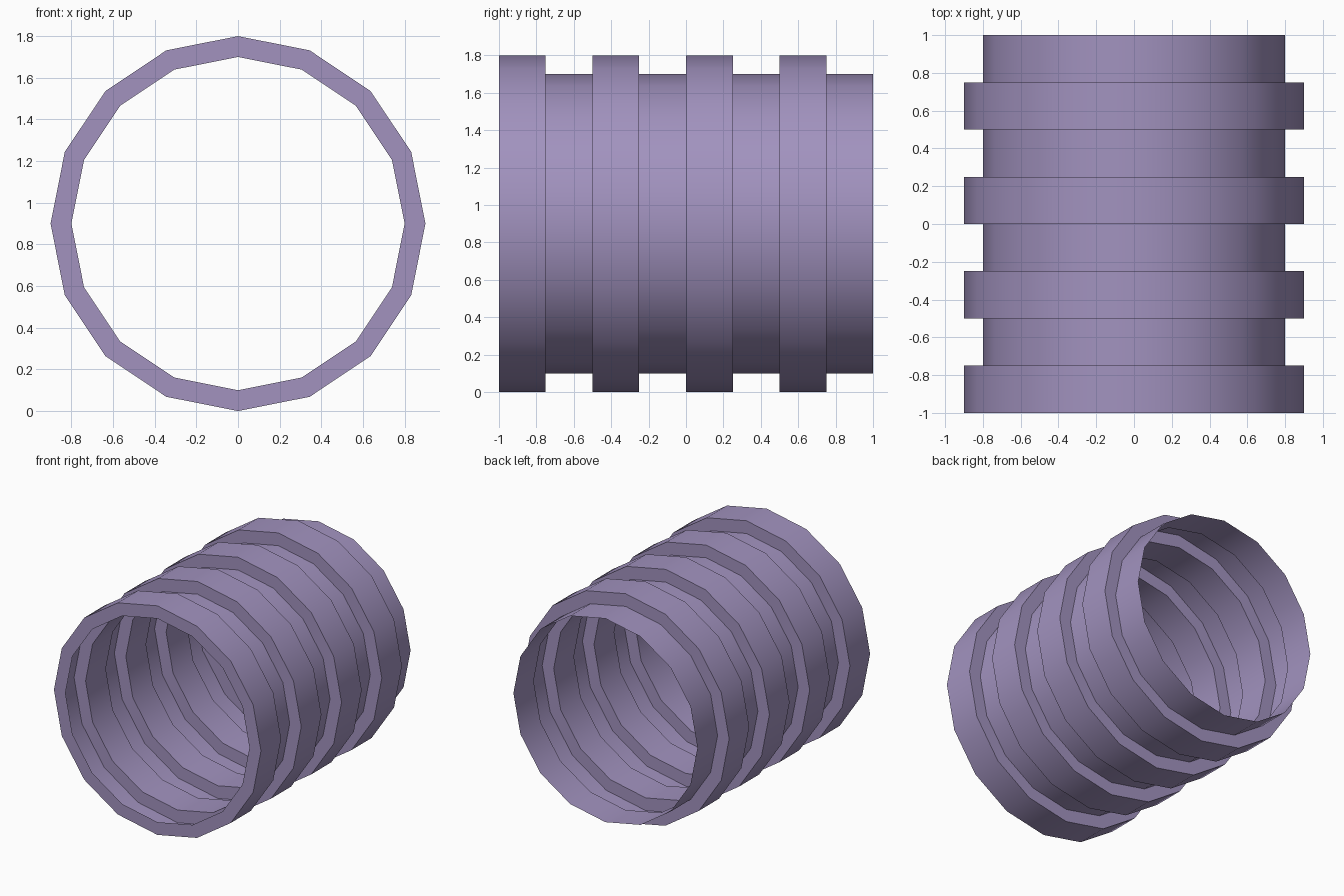
import bpy, bmesh, math

if "Cube" in bpy.data.objects:
    bpy.data.objects.remove(bpy.data.objects["Cube"])

SIDES, BANDS = 16, 8
R_BIG, R_SMALL, AXIS_Z = 0.9, 0.8, 0.9

# Stepped side profile (y, radius), starting with the flat front rim
profile = [(-1.0, R_SMALL)]
for i in range(BANDS):
    r = R_BIG if i % 2 == 0 else R_SMALL
    y = -1.0 + 0.25 * i
    profile += [(y, r), (y + 0.25, r)]

# Revolve the profile into an open, single-walled pipe
bm = bmesh.new()
rings = []
for y, r in profile:
    rings.append([bm.verts.new((r * math.sin(2 * math.pi * k / SIDES), y,
                                AXIS_Z + r * math.cos(2 * math.pi * k / SIDES)))
                  for k in range(SIDES)])
for a, b in zip(rings, rings[1:]):
    for k in range(SIDES):
        n = (k + 1) % SIDES
        bm.faces.new((a[k], b[k], b[n], a[n]))

mesh = bpy.data.meshes.new("corrugated_pipe")
bm.to_mesh(mesh)
bm.free()
pipe = bpy.data.objects.new("corrugated_pipe", mesh)
bpy.context.collection.objects.link(pipe)

# Smooth around the pipe, sharp at the steps
bpy.context.view_layer.objects.active = pipe
pipe.select_set(True)
bpy.ops.object.shade_smooth_by_angle(angle=math.radians(30))

# Muted purple
mat = bpy.data.materials.new("muted_purple")
mat.diffuse_color = (0.36, 0.29, 0.52, 1)
mat.use_nodes = True
mat.node_tree.nodes["Principled BSDF"].inputs["Base Color"].default_value = mat.diffuse_color
mesh.materials.append(mat)
